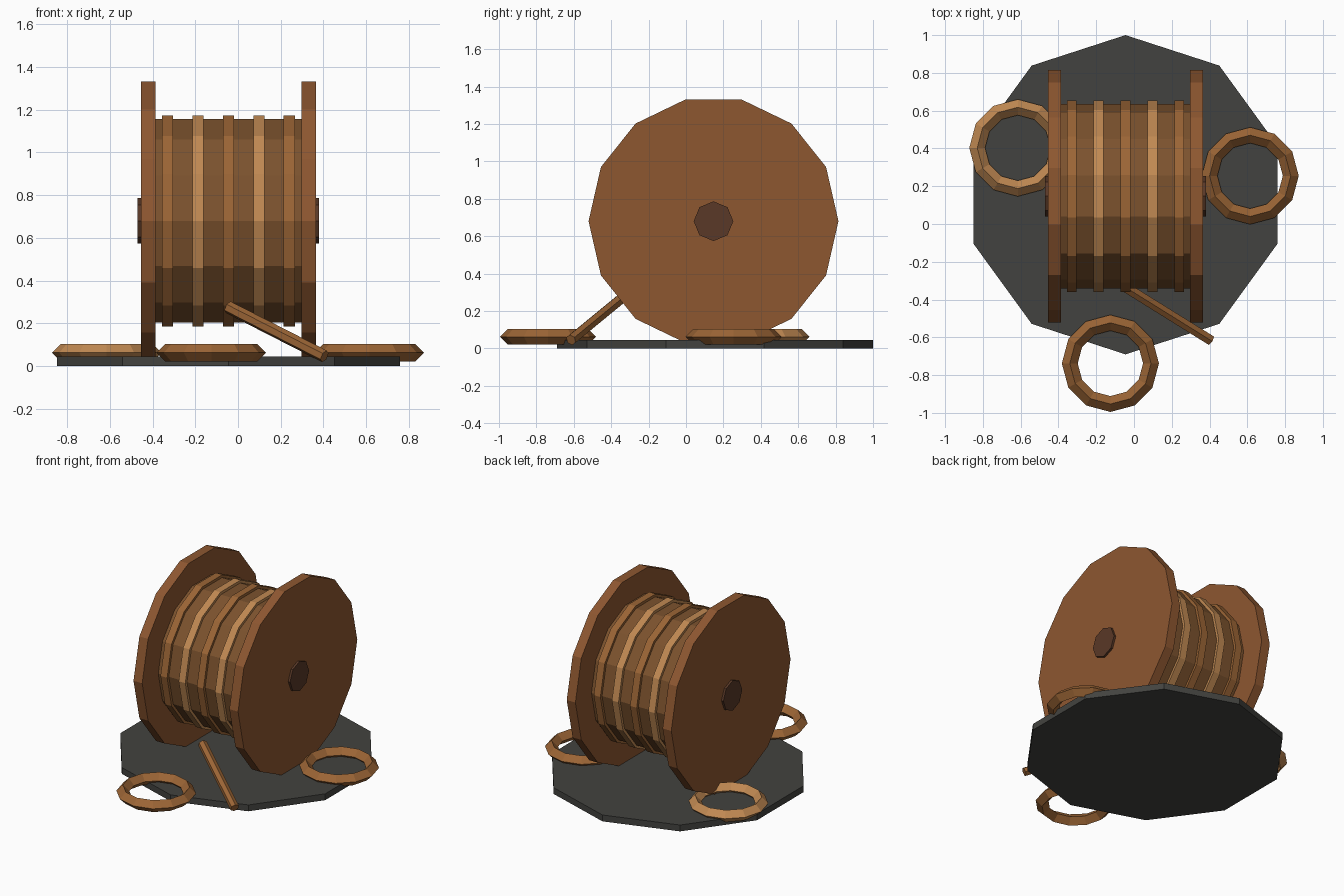
import bpy
from math import pi
from mathutils import Vector

if "Cube" in bpy.data.objects:
    bpy.data.objects.remove(bpy.data.objects["Cube"])


def material(name, r, g, b):
    m = bpy.data.materials.new(name)
    m.diffuse_color = (r, g, b, 1)
    m.use_nodes = True
    m.node_tree.nodes["Principled BSDF"].inputs["Base Color"].default_value = m.diffuse_color
    return m


WOOD = material("wood", 0.27, 0.095, 0.03)
DARK_WOOD = material("dark_wood", 0.10, 0.04, 0.02)
CORE = material("wound_cable", 0.20, 0.085, 0.027)
COPPER = material("copper", 0.33, 0.13, 0.036)
LIGHT = material("light_copper", 0.53, 0.25, 0.085)
BASE = material("slate", 0.055, 0.055, 0.05)

AXLE_Y, AXLE_Z = 0.147, 0.68


def finish(name, mat):
    ob = bpy.context.object
    ob.name = name
    ob.data.materials.append(mat)
    return ob


def drum(name, x0, x1, radius, sides, mat):
    """Cylinder along x, centred on the axle."""
    bpy.ops.mesh.primitive_cylinder_add(
        vertices=sides, radius=radius, depth=x1 - x0,
        location=((x0 + x1) / 2, AXLE_Y, AXLE_Z), rotation=(0, pi / 2, 0))
    return finish(name, mat)


def ring(name, x, y, mat):
    """Loose cable loop with a diamond cross-section."""
    bpy.ops.mesh.primitive_torus_add(
        major_segments=12, minor_segments=4, major_radius=0.215,
        minor_radius=0.042, location=(x, y, 0.062))
    return finish(name, mat)


# Ground plate
bpy.ops.mesh.primitive_cylinder_add(vertices=10, radius=0.845, depth=0.045,
                                    location=(-0.045, 0.155, 0.0225))
finish("base_plate", BASE)

# Spool: flanges, axle, wound core and raised windings
drum("left_flange", -0.455, -0.387, 0.668, 14, WOOD)
drum("right_flange", 0.297, 0.365, 0.668, 14, WOOD)
drum("axle", -0.47, 0.38, 0.106, 8, DARK_WOOD)
drum("wound_core", -0.40, 0.31, 0.488, 14, CORE)
for i in range(5):
    x = -0.33 + 0.1425 * i
    drum(f"winding_{i + 1}", x - 0.026, x + 0.026, 0.507, 14,
         LIGHT if i % 2 else COPPER)

# Loose cable rings on the ground
ring("left_ring", -0.615, 0.403, LIGHT)
ring("right_ring", 0.615, 0.255, COPPER)
ring("front_ring", -0.125, -0.738, COPPER)

# Loose cable end leaning from the spool to the ground
a, b = Vector((-0.045, -0.335, 0.275)), Vector((0.405, -0.615, 0.045))
bpy.ops.mesh.primitive_cylinder_add(vertices=6, radius=0.03,
                                    depth=(b - a).length, location=(a + b) / 2)
tail = finish("cable_tail", COPPER)
tail.rotation_euler = (b - a).to_track_quat('Z', 'Y').to_euler()
